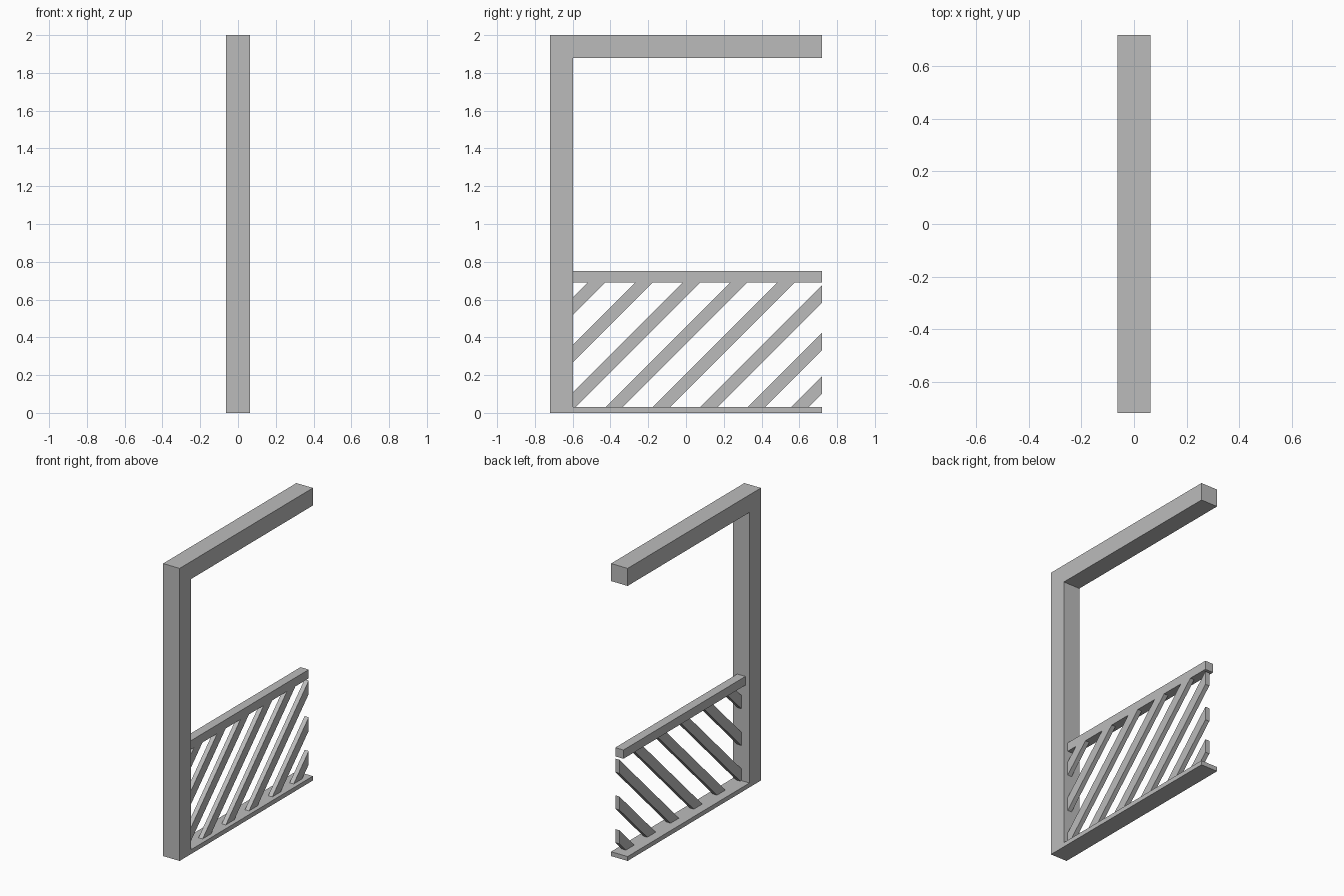
import bpy
import bmesh

cube = bpy.data.objects.get("Cube")
if cube:
    bpy.data.objects.remove(cube, do_unlink=True)

grey = bpy.data.materials.new("plain grey")
grey.use_nodes = True
colour = (0.5, 0.5, 0.5, 1)
grey.diffuse_color = colour
grey.node_tree.nodes["Principled BSDF"].inputs["Base Color"].default_value = colour

HALF_LENGTH, HALF_DEPTH = 0.72, 0.0625
POST_INNER = -0.597
SILL_TOP, RAIL_BOTTOM, RAIL_TOP = 0.03, 0.69, 0.75


def extrude_profile(name, points, x0, x1):
    """Extrude a closed (y, z) outline from x0 to x1."""
    bm = bmesh.new()
    face = bm.faces.new([bm.verts.new((x0, y, z)) for y, z in points])
    result = bmesh.ops.extrude_face_region(bm, geom=[face])
    moved = [v for v in result["geom"] if isinstance(v, bmesh.types.BMVert)]
    bmesh.ops.translate(bm, verts=moved, vec=(x1 - x0, 0, 0))
    bmesh.ops.recalc_face_normals(bm, faces=bm.faces)
    mesh = bpy.data.meshes.new(name)
    bm.to_mesh(mesh)
    bm.free()
    mesh.materials.append(grey)
    obj = bpy.data.objects.new(name, mesh)
    bpy.context.collection.objects.link(obj)
    return obj


def clip(points, axis, limit, sign):
    """Keep the part of an outline on one side of a straight limit."""
    kept = []
    for a, b in zip(points, points[1:] + points[:1]):
        da, db = sign * (a[axis] - limit), sign * (b[axis] - limit)
        if da >= 0:
            kept.append(a)
        if da * db < 0:
            t = da / (da - db)
            kept.append((a[0] + t * (b[0] - a[0]), a[1] + t * (b[1] - a[1])))
    return kept


# Post, top beam and thin sill in one piece
extrude_profile("frame", [
    (-HALF_LENGTH, 0), (HALF_LENGTH, 0), (HALF_LENGTH, SILL_TOP),
    (POST_INNER, SILL_TOP), (POST_INNER, 1.88), (HALF_LENGTH, 1.88),
    (HALF_LENGTH, 2), (-HALF_LENGTH, 2)], -HALF_DEPTH, HALF_DEPTH)

# Handrail
extrude_profile("rail", [
    (POST_INNER, RAIL_BOTTOM), (HALF_LENGTH, RAIL_BOTTOM),
    (HALF_LENGTH, RAIL_TOP), (POST_INNER, RAIL_TOP)], -0.031, 0.031)

# Diagonal slats at 45 degrees, trimmed at the post and the open end
SLAT_WIDTH = 0.092
starts = [-1.21 + 0.251 * i for i in range(7)] + [0.527]
for number, start in enumerate(starts, 1):
    low, high = start + SILL_TOP, start + RAIL_BOTTOM
    outline = [(low, SILL_TOP), (low + SLAT_WIDTH, SILL_TOP),
               (high + SLAT_WIDTH, RAIL_BOTTOM), (high, RAIL_BOTTOM)]
    outline = clip(outline, 0, POST_INNER, 1)
    outline = clip(outline, 0, HALF_LENGTH, -1)
    extrude_profile(f"slat_{number}", outline, 0, 0.031)
